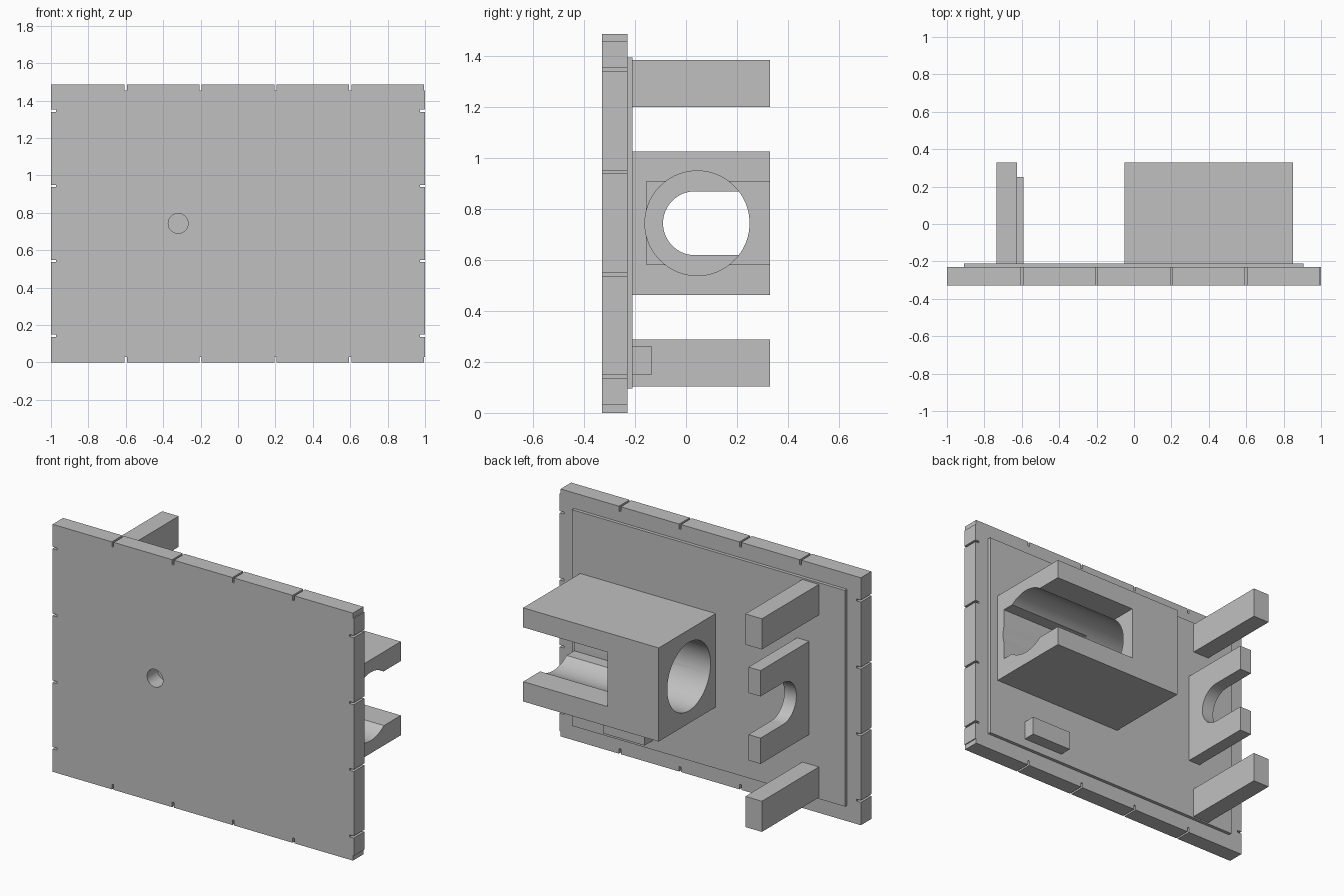
import bpy
import bmesh
from math import sin, cos, pi
from mathutils import Matrix, Vector

cube = bpy.data.objects.get("Cube")
if cube:
    bpy.data.objects.remove(cube, do_unlink=True)

grey = bpy.data.materials.new("plain_grey")
grey.use_nodes = True
colour = (0.53, 0.53, 0.53, 1)
grey.diffuse_color = colour
grey.node_tree.nodes["Principled BSDF"].inputs["Base Color"].default_value = colour

BACK = 0.33        # rear ends of the arms
PANEL = -0.21      # rear face of the raised panel
ROOT = -0.22       # parts are rooted slightly inside the panel
AXIS_Z = 0.743     # height of the bore axis
TOP = 1.485


def add_object(name, bm):
    bmesh.ops.recalc_face_normals(bm, faces=bm.faces)
    mesh = bpy.data.meshes.new(name)
    bm.to_mesh(mesh)
    bm.free()
    mesh.materials.append(grey)
    obj = bpy.data.objects.new(name, mesh)
    bpy.context.collection.objects.link(obj)
    return obj


def box(name, x, y, z):
    bm = bmesh.new()
    size = Vector((x[1] - x[0], y[1] - y[0], z[1] - z[0]))
    centre = Vector((sum(x), sum(y), sum(z))) / 2
    bmesh.ops.create_cube(bm, size=1, matrix=Matrix.Translation(centre) @ Matrix.Diagonal(size).to_4x4())
    return add_object(name, bm)


def cylinder(name, centre, radius, length, axis, sides=64):
    bm = bmesh.new()
    turn = Matrix.Rotation(pi / 2, 4, "Y" if axis == "X" else "X")
    bmesh.ops.create_cone(bm, cap_ends=True, segments=sides, radius1=radius, radius2=radius,
                          depth=length, matrix=Matrix.Translation(centre) @ turn)
    return add_object(name, bm)


def cut(target, cutter):
    cutter.hide_render = True
    mod = target.modifiers.new("cut", "BOOLEAN")
    mod.operation = "DIFFERENCE"
    mod.solver = "EXACT"
    mod.object = cutter
    bpy.context.view_layer.objects.active = target
    bpy.ops.object.modifier_apply(modifier=mod.name)
    bpy.data.objects.remove(cutter, do_unlink=True)


def smooth(obj):
    bpy.ops.object.select_all(action="DESELECT")
    obj.select_set(True)
    bpy.context.view_layer.objects.active = obj
    bpy.ops.object.shade_smooth_by_angle(angle=pi / 6)


# Front plate with a round recess and small slits around its rim
plate = box("front_plate", (-1, 1), (-0.33, -0.23), (0, TOP))
cut(plate, cylinder("recess_cutter", (-0.32, -0.28, AXIS_Z), 0.053, 0.2, "Y", 48))
through = (-0.4, -0.1)
slit = 0.006
for x in (-0.6, -0.2, 0.2, 0.6, 1.0):
    for z in (0, TOP):
        cut(plate, box("slit_cutter", (x - slit, x + slit), through, (z - 0.03, z + 0.03)))
for z in (0.143, 0.542, 0.943, 1.345):
    for x in (-1, 1):
        cut(plate, box("slit_cutter", (x - 0.028, x + 0.028), through, (z - slit, z + slit)))
smooth(plate)

# Raised panel on the back of the plate
box("raised_panel", (-0.908, 0.905), (-0.23, PANEL), (0.095, 1.392))

# Bearing block: bored along its length, with an open notch at one end
block = box("bearing_block", (-0.05, 0.85), (ROOT, BACK), (0.462, 1.024))
cut(block, cylinder("bore_cutter", (0.4, 0.044, AXIS_Z), 0.205, 1.4, "X", 96))
cut(block, box("notch_cutter", (0.29, 1.0), (-0.154, 0.5), (0.581, 0.907)))
smooth(block)

# Forked bracket: a U outline drawn in y and z, extruded along x
outer, inner, slot_y, end_y = 0.28, 0.125, 0.035, 0.25
outline = [(end_y, inner), (end_y, outer), (ROOT, outer),
           (ROOT, -outer), (end_y, -outer), (end_y, -inner)]
steps = 32
for i in range(steps + 1):
    a = -pi / 2 - pi * i / steps
    outline.append((slot_y + inner * cos(a), inner * sin(a)))
bm = bmesh.new()
face = bm.faces.new([bm.verts.new((-0.67, y, AXIS_Z + z)) for y, z in outline])
extruded = bmesh.ops.extrude_face_region(bm, geom=[face])
bmesh.ops.translate(bm, vec=(0.08, 0, 0),
                    verts=[v for v in extruded["geom"] if isinstance(v, bmesh.types.BMVert)])
smooth(add_object("forked_bracket", bm))

# Upper and lower support arms
for name, low in (("upper_arm", 1.198), ("lower_arm", 0.103)):
    box(name, (-0.735, -0.625), (ROOT, BACK), (low, low + 0.184))

# Small locating lug below the block
box("locating_lug", (0.37, 0.645), (ROOT, -0.135), (0.148, 0.262))
